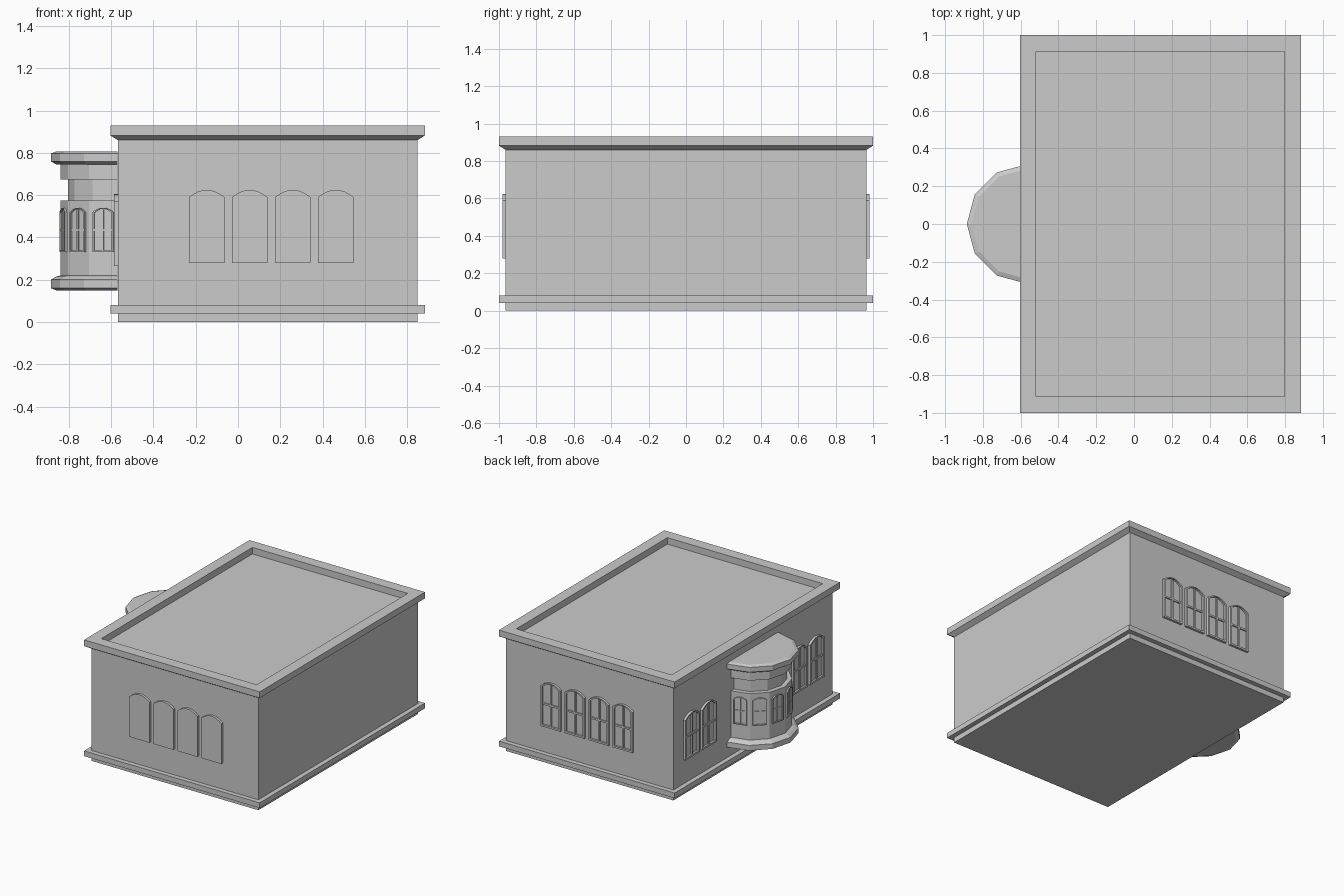
import bpy, bmesh
from math import cos, sin, pi, radians
from mathutils import Matrix

cube = bpy.data.objects.get("Cube")
if cube:
    bpy.data.objects.remove(cube, do_unlink=True)

stone = bpy.data.materials.new("plain_grey")
stone.use_nodes = True
GREY = (0.6, 0.6, 0.6, 1)
stone.diffuse_color = GREY
stone.node_tree.nodes["Principled BSDF"].inputs["Base Color"].default_value = GREY


def finish(name, bm):
    bmesh.ops.recalc_face_normals(bm, faces=bm.faces[:])
    mesh = bpy.data.meshes.new(name)
    bm.to_mesh(mesh)
    bm.free()
    mesh.materials.append(stone)
    obj = bpy.data.objects.new(name, mesh)
    bpy.context.collection.objects.link(obj)
    return obj


def bridge(bm, a, b):
    for i in range(len(a)):
        j = (i + 1) % len(a)
        bm.faces.new((a[i], a[j], b[j], b[i]))


def stack(name, outline, levels):
    """Loft one closed outline through (offset, height) levels."""
    bm = bmesh.new()
    loops = [[bm.verts.new((x, y, z)) for x, y in outline(o)] for o, z in levels]
    for a, b in zip(loops, loops[1:]):
        bridge(bm, a, b)
    bm.faces.new(loops[0])
    bm.faces.new(loops[-1])
    return finish(name, bm)


def hall_outline(o):
    hx, hy, cx = 0.708 + o, 0.964 + o, 0.14
    return [(cx - hx, -hy), (cx + hx, -hy), (cx + hx, hy), (cx - hx, hy)]


def bay_outline(r):
    # Half of a twelve-sided ring set against the side wall
    return [(-0.57 + r * cos(t), r * sin(t))
            for t in (pi / 2 + pi * i / 6 for i in range(7))]


def arch(w, h, rise, inset):
    """Window outline with a shallow arched head, sill at height zero."""
    half = w / 2 - inset
    spring, top = h - rise - inset * 0.5, rise
    pts = [(-half, inset), (half, inset)]
    for i in range(9):
        u = 1 - i / 4
        pts.append((half * u, spring + top * (1 - u * u)))
    return pts


def window(name, place, w, h, rise, depth, framed=True):
    bm = bmesh.new()

    def loop(inset, out):
        return [bm.verts.new((u, -out, v)) for u, v in arch(w, h, rise, inset)]

    back, front = loop(0, -0.005), loop(0, depth)
    bridge(bm, back, front)
    if framed:
        # Raised frame around a sunken pane
        edge, pane = loop(w * 0.08, depth), loop(w * 0.08, depth * 0.2)
        bridge(bm, front, edge)
        bridge(bm, edge, pane)
        bm.faces.new(pane)
    else:
        bm.faces.new(front)
    bm.faces.new(back)
    bmesh.ops.recalc_face_normals(bm, faces=bm.faces[:])
    if framed:
        # Glazing bars
        bar = w * 0.08
        for size, z in (((bar, depth * 0.7, h * 0.93), h * 0.5),
                        ((w * 0.9, depth * 0.6, bar), h * 0.5)):
            m = Matrix.Translation((0, -size[1] / 2 - depth * 0.1, z)) @ Matrix.Diagonal((*size, 1))
            bmesh.ops.create_cube(bm, size=1, matrix=m)
    bm.transform(place)
    finish(name, bm)


def facing(x, y, z, degrees):
    return Matrix.Translation((x, y, z)) @ Matrix.Rotation(radians(degrees), 4, "Z")


# Main block: plinth, band, walls, cornice, parapet and sunken roof
stack("main_building", hall_outline, [
    (0, 0), (0, 0.04), (0.036, 0.04), (0.036, 0.08), (0, 0.08), (0, 0.86),
    (0.036, 0.882), (0.036, 0.93), (-0.05, 0.93), (-0.05, 0.88)])

# Bay: bevelled base, wall, recessed neck, upper wall and cornice
stack("bay", bay_outline, [
    (0.29, 0.15), (0.315, 0.16), (0.315, 0.2), (0.29, 0.215), (0.27, 0.22),
    (0.27, 0.575), (0.235, 0.575), (0.235, 0.675), (0.27, 0.675),
    (0.27, 0.745), (0.29, 0.745), (0.315, 0.76), (0.315, 0.797), (0.29, 0.806)])

# Rows of four windows on the front and back walls
for i in range(4):
    x = -0.148 + 0.2035 * i
    window(f"front_window_{i + 1}", facing(x, -0.964, 0.28, 0),
           0.168, 0.345, 0.035, 0.018, framed=False)
    window(f"back_window_{i + 1}", facing(x, 0.964, 0.28, 180),
           0.168, 0.345, 0.035, 0.018)

# Pairs of windows on either side of the bay
for i, y in enumerate((-0.755, -0.55, 0.55, 0.755)):
    window(f"side_window_{i + 1}", facing(-0.568, y, 0.265, -90),
           0.175, 0.34, 0.035, 0.018)

# One small window on each bay facet
apothem = 0.27 * cos(pi / 12)
for i in range(6):
    a = 105 + 30 * i
    window(f"bay_window_{i + 1}",
           facing(-0.57 + apothem * cos(radians(a)), apothem * sin(radians(a)), 0.33, a + 90),
           0.1, 0.21, 0.02, 0.01)
